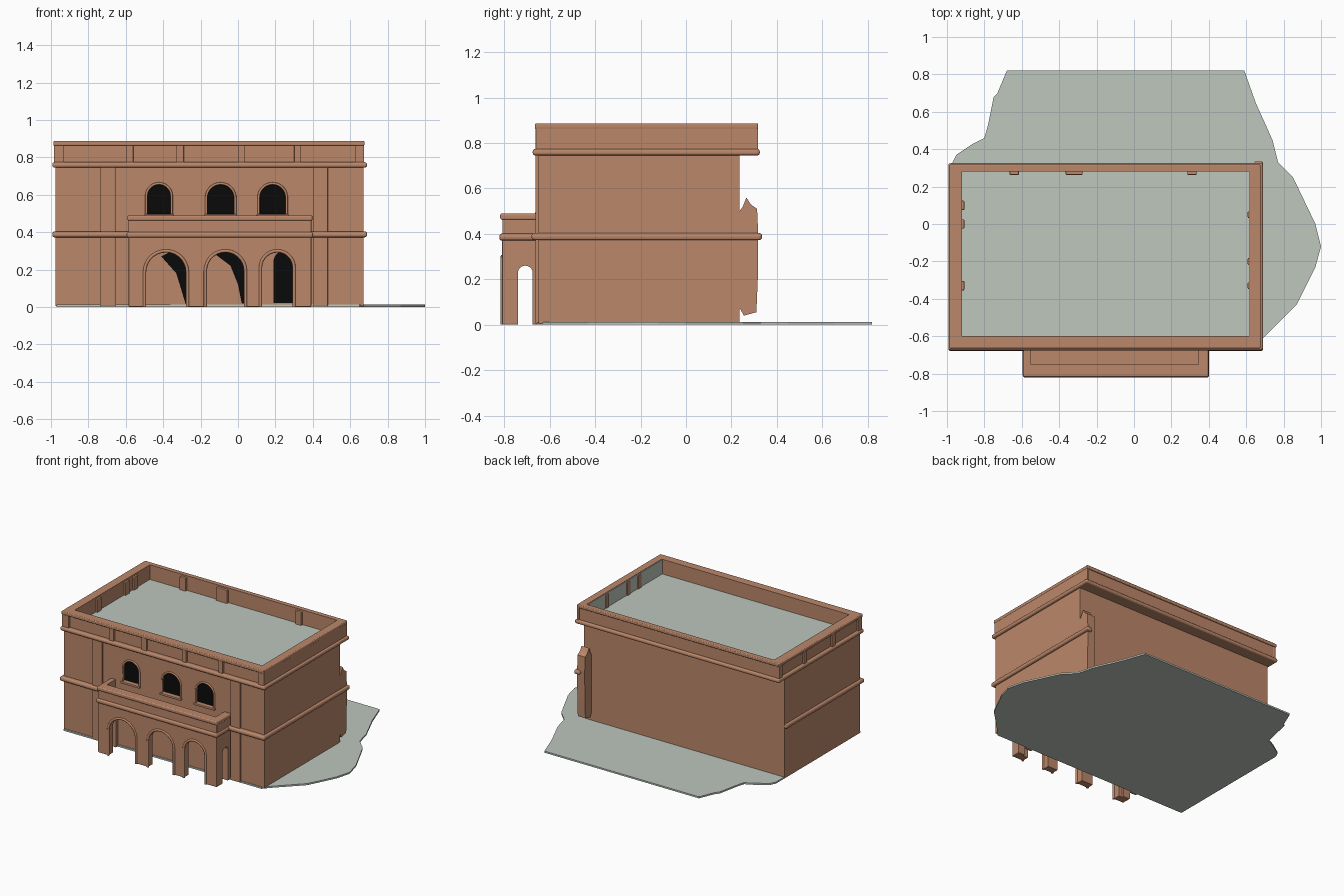
import bpy, bmesh, math
from mathutils import Vector

cube = bpy.data.objects.get("Cube")
if cube:
    bpy.data.objects.remove(cube, do_unlink=True)


def material(name, rgb):
    m = bpy.data.materials.new(name)
    m.use_nodes = True
    m.diffuse_color = (*rgb, 1)
    bsdf = next(n for n in m.node_tree.nodes if n.type == 'BSDF_PRINCIPLED')
    bsdf.inputs["Base Color"].default_value = (*rgb, 1)
    bsdf.inputs["Roughness"].default_value = 0.9
    return m


CLAY = material("terracotta", (0.50, 0.245, 0.145))
PALE = material("pale_green_grey", (0.51, 0.57, 0.51))
DARK = material("dark_opening", (0.003, 0.003, 0.003))


def finish(name, bm, mat, bevel=0, segments=2):
    bmesh.ops.recalc_face_normals(bm, faces=bm.faces)
    me = bpy.data.meshes.new(name)
    bm.to_mesh(me)
    bm.free()
    me.materials.append(mat)
    ob = bpy.data.objects.new(name, me)
    bpy.context.collection.objects.link(ob)
    if bevel:
        mod = ob.modifiers.new("soft_edges", 'BEVEL')
        mod.width, mod.segments = bevel, segments
    return ob


def box(name, x, y, z, mat=CLAY, bevel=0, segments=2):
    bm = bmesh.new()
    bmesh.ops.create_cube(bm, size=1)
    for v in bm.verts:
        v.co = Vector([(r[0] + r[1]) / 2 + c * (r[1] - r[0]) for r, c in zip((x, y, z), v.co)])
    return finish(name, bm, mat, bevel, segments)


def prism(name, outline, start, end, axis, mat=CLAY, bevel=0):
    """Extrude a 2D outline along the given axis."""
    place = {'x': lambda a, b, d: (d, a, b), 'y': lambda a, b, d: (a, d, b),
             'z': lambda a, b, d: (a, b, d)}[axis]
    bm = bmesh.new()
    face = bm.faces.new([bm.verts.new(place(a, b, start)) for a, b in outline])
    moved = bmesh.ops.extrude_face_region(bm, geom=[face])["geom"]
    shift = Vector(place(0, 0, end - start))
    bmesh.ops.translate(bm, vec=shift, verts=[v for v in moved if isinstance(v, bmesh.types.BMVert)])
    return finish(name, bm, mat, bevel)


def arch(a, b, bottom, top, steps=14):
    r, c = (b - a) / 2, (a + b) / 2
    curve = [(c + r * math.cos(math.pi * i / steps), top - r + r * math.sin(math.pi * i / steps))
             for i in range(steps + 1)]
    return [(b, bottom)] + curve + [(a, bottom)]


def cut(target, cutters):
    """Subtract the cutters, bake the result and discard them."""
    for c in cutters:
        mod = target.modifiers.new("opening", 'BOOLEAN')
        mod.operation, mod.solver, mod.object = 'DIFFERENCE', 'EXACT', c
    bpy.context.view_layer.update()
    deps = bpy.context.evaluated_depsgraph_get()
    me = bpy.data.meshes.new_from_object(target.evaluated_get(deps))
    target.modifiers.clear()
    target.data = me
    for c in cutters:
        bpy.data.objects.remove(c, do_unlink=True)


def trim(name, outline, y, radius):
    """Round moulding that follows an arch."""
    cu = bpy.data.curves.new(name, 'CURVE')
    cu.dimensions, cu.bevel_depth, cu.bevel_resolution = '3D', radius, 2
    sp = cu.splines.new('POLY')
    sp.points.add(len(outline) - 1)
    for p, (a, b) in zip(sp.points, outline):
        p.co = (a, y, b, 1)
    cu.materials.append(CLAY)
    bpy.context.collection.objects.link(bpy.data.objects.new(name, cu))


X0, X1, FRONT, BACK = -0.975, 0.672, -0.65, 0.235

# Ground sheet with a torn edge
prism("ground", [(-0.97, -0.66), (0.65, -0.655), (0.69, -0.61), (0.77, -0.53), (0.87, -0.43), (0.97, -0.23),
                 (1.0, -0.12), (0.97, 0.0), (0.85, 0.25), (0.77, 0.33), (0.74, 0.45), (0.65, 0.65),
                 (0.59, 0.82), (-0.68, 0.82), (-0.73, 0.70), (-0.75, 0.68), (-0.78, 0.53), (-0.80, 0.46),
                 (-0.86, 0.43), (-0.95, 0.37), (-0.97, 0.33)], 0, 0.012, 'z', PALE)

# Main block with three arched upper windows
windows = [(-0.49, -0.355), (-0.17, -0.015), (0.11, 0.26)]
walls = box("walls", (X0, X1), (FRONT, BACK), (0.005, 0.76))
cut(walls, [prism("window_cutter", arch(a, b, 0.495, 0.66), -0.7, -0.625, 'y') for a, b in windows])
for i, (a, b) in enumerate(windows, 1):
    prism(f"window_dark_{i}", arch(a, b, 0.495, 0.66), -0.63, -0.624, 'y', DARK)
    trim(f"window_trim_{i}", arch(a, b, 0.495, 0.66), FRONT, 0.007)
    box(f"window_sill_{i}", (a - 0.01, b + 0.01), (-0.665, -0.63), (0.48, 0.496), bevel=0.004)

# Pilasters and string course
for side, x in (("left", 0.44), ("right", -0.695)):
    box(f"pilaster_{side}", (x - 0.04, x + 0.04), (-0.663, -0.64), (0.005, 0.75), bevel=0.004)
box("course_front", (X0 - 0.018, X1 + 0.018), (-0.68, -0.63), (0.372, 0.404), bevel=0.013, segments=3)
box("course_left", (X1 - 0.03, X1 + 0.018), (-0.68, 0.335), (0.372, 0.404), bevel=0.013, segments=3)
box("course_right", (X0 - 0.018, X0 + 0.03), (-0.68, BACK), (0.372, 0.404), bevel=0.013, segments=3)

# Ragged remnant of wall at the back corner
prism("broken_wall", [(0.22, 0.02), (0.235, 0.075), (0.255, 0.04), (0.31, 0.055), (0.316, 0.2), (0.318, 0.4),
                      (0.313, 0.51), (0.285, 0.53), (0.266, 0.56), (0.25, 0.52), (0.236, 0.50), (0.22, 0.5)],
      0.61, X1, 'x')


def ring(name, x, y, z, inner_x, inner_y, bevel):
    ob = box(name, x, y, z, bevel=bevel, segments=3)
    cut(ob, [box("ring_cutter", inner_x, inner_y, (z[0] - 0.1, z[1] + 0.1))])
    return ob


# Cornice, parapet and its cap, overhanging the back wall
IN_X, IN_Y = (-0.92, 0.62), (-0.60, 0.28)
box("cornice", (X0 - 0.018, X1 + 0.018), (-0.675, 0.325), (0.745, 0.774), bevel=0.012, segments=3)
parapet = ring("parapet", (X0 + 0.005, X1 - 0.005), (-0.645, 0.308), (0.765, 0.88), IN_X, IN_Y, 0)
ring("parapet_cap", (X0 - 0.012, X1 + 0.004), (-0.665, 0.318), (0.862, 0.887), IN_X, IN_Y, 0.006)
box("roof", IN_X, IN_Y, (0.76, 0.778), PALE)
box("parapet_lining", (0.615, 0.621), IN_Y, (0.778, 0.884), PALE)

# Raised posts dividing the front parapet panels, and corner faces
for i, (a, b) in enumerate([(-0.985, -0.93), (-0.60, -0.56), (-0.33, -0.29), (0.0, 0.035),
                            (0.30, 0.335), (0.625, 0.674)], 1):
    box(f"parapet_post_{i}", (a, b), (-0.662, -0.635), (0.77, 0.87), bevel=0.004)
box("parapet_left_face", (0.66, 0.674), (-0.66, 0.316), (0.77, 0.87))
for i, y in enumerate((-0.64, -0.33, 0.0, 0.29), 1):
    box(f"parapet_side_post_{i}", (-0.984, -0.96), (y - 0.02, y + 0.02), (0.77, 0.87), bevel=0.004)

# Small buttresses inside the parapet
for i, (x, w) in enumerate([(-0.64, 0.025), (-0.32, 0.045), (0.31, 0.025)], 1):
    box(f"inner_buttress_back_{i}", (x - w, x + w), (0.262, 0.29), (0.77, 0.875), bevel=0.005)
for i, y in enumerate((-0.33, 0.0, 0.1), 1):
    box(f"inner_buttress_right_{i}", (-0.93, -0.907), (y - 0.025, y + 0.025), (0.77, 0.875), bevel=0.005)
for i, y in enumerate((-0.33, -0.2, 0.05), 1):
    box(f"inner_buttress_left_{i}", (0.608, 0.63), (y - 0.018, y + 0.018), (0.77, 0.875), bevel=0.005)

# Projecting arcade with three front arches and an arch at each end
AX = (-0.585, 0.392)
arches = [(-0.50, -0.27), (-0.175, 0.04), (0.12, 0.30)]
arcade = box("arcade", AX, (-0.81, -0.645), (0, 0.385), bevel=0.006)
cutters = [prism("arch_cutter", arch(a, b, -0.1, 0.30), -0.9, -0.70, 'y') for a, b in arches]
cutters.append(prism("end_cutter", arch(-0.74, -0.675, -0.1, 0.26), -0.8, 0.6, 'x'))
cutters.append(box("passage_cutter", (-0.53, 0.34), (-0.755, -0.6501), (-0.1, 0.345)))
cut(arcade, cutters)
for i, (a, b) in enumerate(arches, 1):
    trim(f"arch_trim_{i}", arch(a, b, 0.0, 0.30), -0.808, 0.009)

# Dark doorways behind the arches
doors = [[(-0.41, 0.27), (-0.37, 0.29), (-0.29, 0.28), (-0.26, 0.25), (-0.26, 0.015), (-0.28, 0.015), (-0.33, 0.18)],
         [(-0.12, 0.28), (-0.07, 0.295), (0.0, 0.28), (0.045, 0.2), (0.045, 0.015), (0.02, 0.02), (0.0, 0.12),
          (-0.04, 0.22)],
         arch(0.19, 0.305, 0.02, 0.30)]
for i, outline in enumerate(doors, 1):
    prism(f"doorway_{i}", outline, -0.656, -0.648, 'y', DARK)

# Balcony on top of the arcade
box("balcony_course", (AX[0] - 0.01, AX[1] + 0.01), (-0.822, -0.65), (0.37, 0.402), bevel=0.013, segments=3)
TRENCH = (-0.55, 0.345), (-0.752, -0.6)
ring("balcony_parapet", AX, (-0.808, -0.645), (0.39, 0.48), *TRENCH, 0.004)
ring("balcony_cap", (AX[0] - 0.006, AX[1] + 0.006), (-0.818, -0.645), (0.462, 0.49), *TRENCH, 0.008)
